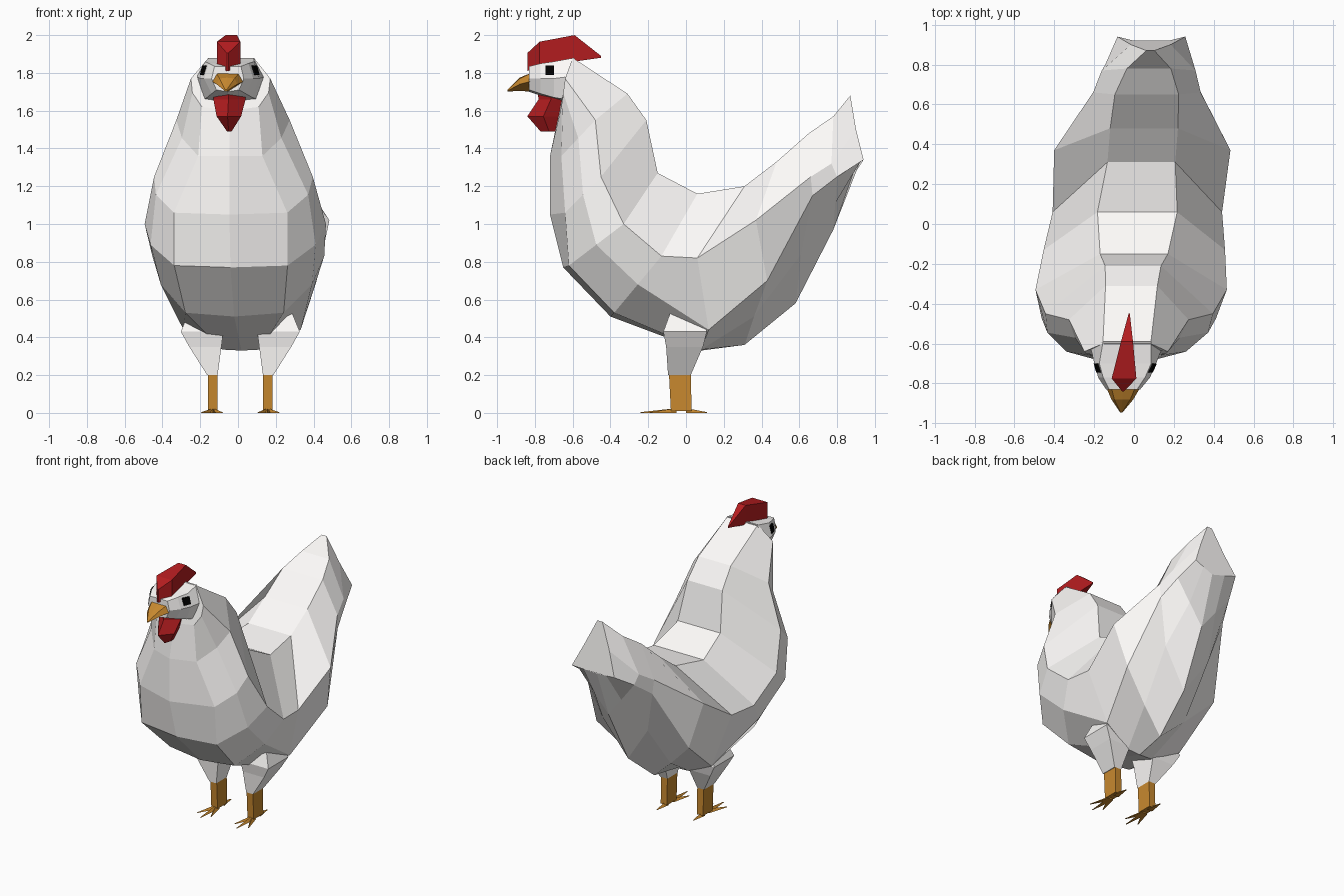
import bpy, bmesh
from mathutils import Vector

LEAN, SHIFT = 0.08, 0.012  # the body turns slightly: x drifts with y


def material(name, rgb):
    m = bpy.data.materials.new(name)
    m.diffuse_color = (*rgb, 1)
    return m


WHITE = material("white", (1.0, 0.98, 0.965))
RED = material("red", (0.46, 0.012, 0.014))
ORANGE = material("orange", (0.58, 0.25, 0.028))
BLACK = material("black", (0.0, 0.0, 0.0))


def loft(name, rings, mat=WHITE, lean=LEAN):
    """Skin equal-sized rings of points and cap both ends."""
    bm = bmesh.new()
    vs = [[bm.verts.new((x + lean * y + SHIFT, y, z)) for x, y, z in r]
          for r in rings]
    n = len(vs[0])
    for a, b in zip(vs, vs[1:]):
        for i in range(n):
            j = (i + 1) % n
            bm.faces.new((a[i], a[j], b[j], b[i]))
    bm.faces.new(vs[0])
    bm.faces.new(vs[-1])
    bmesh.ops.remove_doubles(bm, verts=bm.verts, dist=0.0005)
    bmesh.ops.recalc_face_normals(bm, faces=bm.faces)
    me = bpy.data.meshes.new(name)
    bm.to_mesh(me)
    bm.free()
    me.materials.append(mat)
    ob = bpy.data.objects.new(name, me)
    bpy.context.collection.objects.link(ob)
    return ob


def ring(half, centre):
    """Mirror (halfwidth, y, z) points and close them at a keel point."""
    left = [(-x, y, z) for x, y, z in reversed(half)]
    return list(half) + [(0, *centre)] + left


# Front half: back edge, widest line, breast corner, keel at each station
front = [
    ((.12, -.60, 1.88), (.21, -.64, 1.77), (.15, -.66, 1.62), (-.67, 1.60)),
    ((.13, -.31, 1.69), (.30, -.48, 1.55), (.17, -.66, 1.36), (-.72, 1.36)),
    ((.14, -.21, 1.55), (.42, -.45, 1.25), (.30, -.64, 1.06), (-.72, 1.05)),
    ((.17, -.15, 1.27), (.48, -.33, 1.00), (.30, -.62, 0.78), (-.65, 0.77)),
    ((.20, 0.06, 1.16), (.455, -.13, 0.83), (.26, -.38, 0.53), (-.40, 0.51)),
]
# Rear half: back edge, widest line, flank, underside corner, keel
rear = [
    ((.17, .31, 1.20), (.425, .06, .82), (.31, .12, .44), (.10, .08, .335), (.08, .33)),
    ((.17, .48, 1.33), (.442, .37, 1.02), (.37, .43, .70), (.17, .36, .51), (.31, .36)),
    ((.16, .65, 1.48), (.27, .66, 1.25), (.265, .67, 1.15), (.18, .61, .84), (.58, .58)),
    ((.11, .78, 1.57), (.235, .77, 1.32), (.22, .80, 1.25), (.11, .79, 1.11), (.78, .97)),
    ((.02, .87, 1.68), (.10, .90, 1.50), (.17, .94, 1.34), (.09, .92, 1.325), (.90, 1.31)),
]

# Body, neck and tail
rings = []
for top, mid, corner, keel in front:
    flank = (Vector(mid) + Vector(corner)) / 2
    flank.x *= 1.12
    rings.append(ring([top, mid, tuple(flank), corner], keel))
rings += [ring(station[:4], station[4]) for station in rear]
loft("body", rings)

# Head
loft("head", [
    ring([(.12, -.59, 1.88), (.18, -.62, 1.78), (.14, -.64, 1.66)], (-.64, 1.64)),
    ring([(.13, -.70, 1.86), (.155, -.70, 1.77), (.12, -.70, 1.67)], (-.70, 1.66)),
    ring([(.105, -.77, 1.85), (.13, -.77, 1.77), (.09, -.77, 1.69)], (-.77, 1.68)),
    ring([(.07, -.83, 1.835), (.085, -.83, 1.77), (.06, -.83, 1.71)], (-.83, 1.70)),
])

# Eyes
for side, s in (("right", 1), ("left", -1)):
    loft(side + "_eye",
         [[(s * (x + .35 * (y + .72) - .25 * (z - 1.815)), y, z)
           for y, z in ((-.745, 1.79), (-.70, 1.79), (-.70, 1.84), (-.745, 1.84))]
          for x in (.12, .145)], BLACK)

# Beak
loft("beak", [
    [(0, -.82, 1.80), (.06, -.82, 1.80), (.085, -.82, 1.755), (0, -.82, 1.70),
     (-.085, -.82, 1.755), (-.06, -.82, 1.80)],
    [(0, -.88, 1.775), (.04, -.88, 1.77), (.055, -.88, 1.74), (0, -.88, 1.705),
     (-.055, -.88, 1.74), (-.04, -.88, 1.77)],
    [(x, -.945, 1.705 + z) for x, z in ((0, .006), (.004, .006), (.006, 0),
                                        (0, -.004), (-.006, 0), (-.004, .006))],
], ORANGE)

# Comb: wedge sections from front ridge to rear point
loft("comb", [[(-w, y, lo), (w, y, lo), (w, y, hi), (-w, y, hi)]
              for y, w, lo, hi in ((-.84, .004, 1.81, 1.905),
                                   (-.775, .062, 1.83, 1.965),
                                   (-.59, .03, 1.86, 2.0),
                                   (-.45, .003, 1.88, 1.89))], RED)

# Wattle: sections with a front ridge, tapering downward
loft("wattle", [[(0, y0, z), (w, (y0 + y1) / 2, z), (w * .6, y1, z),
                 (-w * .6, y1, z), (-w, (y0 + y1) / 2, z)]
                for z, w, y0, y1 in ((1.71, .085, -.79, -.64),
                                     (1.66, .085, -.78, -.65),
                                     (1.57, .065, -.84, -.67),
                                     (1.49, .012, -.77, -.68))], RED)


def quad(s, x0, x1, y0, y1, z):
    return [(s * x, y, z) for x, y in ((x0, y0), (x1, y0), (x1, y1), (x0, y1))]


# Legs and feet
for side, s in (("right", 1), ("left", -1)):
    loft(side + "_thigh", [quad(s, .12, .175, -.095, .025, .20),
                           quad(s, .10, .27, -.105, .09, .35),
                           quad(s, .09, .315, -.12, .11, .43),
                           quad(s, .09, .27, -.08, .08, .54)], lean=0)
    loft(side + "_shank", [quad(s, .12, .17, -.08, .03, .01),
                           quad(s, .12, .17, -.09, .025, .205)], ORANGE, 0)
    for i, (dx, y0, y1) in enumerate(((-.05, -.05, -.19), (0, -.05, -.24),
                                      (.06, -.05, -.19), (0, 0, .11))):
        cx = .145
        loft(f"{side}_toe_{i}", [
            [(s * (cx - .022), y0, 0), (s * (cx + .022), y0, 0), (s * cx, y0, .025)],
            [(s * (cx + dx + a), y1, b)
             for a, b in ((-.003, 0), (.003, 0), (0, .004))]], ORANGE, 0)
